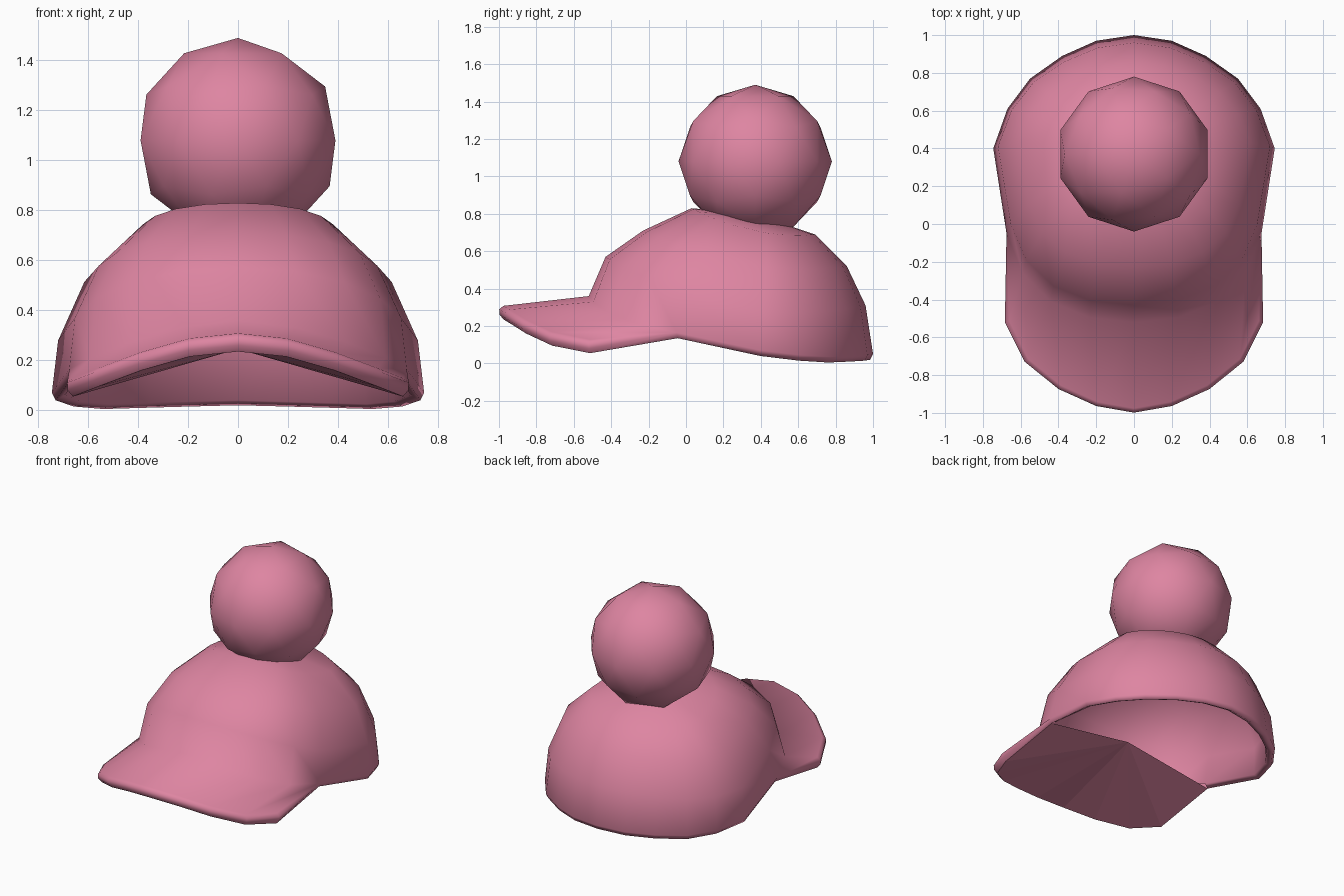
import bpy, bmesh, math
from mathutils import Vector, Matrix

if "Cube" in bpy.data.objects:
    bpy.data.objects.remove(bpy.data.objects["Cube"])

pink = bpy.data.materials.new("pink")
pink.diffuse_color = (0.73, 0.235, 0.36, 1)
pink.use_nodes = True
pink.node_tree.nodes["Principled BSDF"].inputs["Base Color"].default_value = pink.diffuse_color


def finish(bm, name):
    me = bpy.data.meshes.new(name)
    bm.to_mesh(me)
    bm.free()
    me.materials.append(pink)
    ob = bpy.data.objects.new(name, me)
    bpy.context.collection.objects.link(ob)
    return ob


# Half outline of the rim, from the back to the front
half = [(0, 1.0, .05), (.2, .97, .045), (.38, .89, .04), (.55, .77, .035),
        (.67, .61, .045), (.745, .4, .07), (.675, -.05, .165), (.59, -.26, .21),
        (.44, -.41, .27), (.235, -.495, .33), (0, -.52, .36)]
rim = half + [(-x, y, z) for x, y, z in half[-2:0:-1]]
N = len(rim)

# Dome rings: half width, back y, front y, then side, back and front heights
rings = [(.72, .96, -.43, .30, .31, .57),
         (.615, .86, -.23, .53, .52, .71),
         (.42, .69, .03, .71, .69, .83)]


def dome_ring(w, yb, yf, zs, zb, zf):
    pts = []
    for x, y, z in rim:
        u, v = x / .745, (y - .24) / .76
        pts.append((w * u, (yb + yf) / 2 + (yb - yf) / 2 * v,
                    zs + (zb - zf) / 2 * v + ((zb + zf) / 2 - zs) * v * v))
    return pts


def shrink(pts, s, dz):
    return [(x * s, .24 + (y - .24) * s, z + dz) for x, y, z in pts]


bm = bmesh.new()


def add(pts):
    return [bm.verts.new(p) for p in pts]


def strip(a, b, idx):
    for i in idx:
        j = (i + 1) % len(a)
        bm.faces.new((a[i], a[j], b[j], b[i]))


def dome(loops, pole):
    for a, b in zip(loops, loops[1:]):
        strip(a, b, range(N))
    top = bm.verts.new(pole)
    for i in range(N):
        bm.faces.new((loops[-1][i], loops[-1][(i + 1) % N], top))


# Outer crown and inner lining
shapes = [dome_ring(*r) for r in rings]
outer = [add(rim)] + [add(s) for s in shapes]
dome(outer, (0, .36, .80))
inner = [add(shrink(rim, .93, -.01))] + [add(shrink(s, .95, -.03)) for s in shapes]
dome(inner, (0, .36, .77))

# Rounded lip around the sides and back
lip_pts = shrink(rim, .98, -.03)
back = [i % N for i in range(14, 26)]
lip = {i: bm.verts.new(lip_pts[i]) for i in back + [6]}
for i in back:
    j = (i + 1) % N
    bm.faces.new((outer[0][i], outer[0][j], lip[j], lip[i]))
    bm.faces.new((lip[i], lip[j], inner[0][j], inner[0][i]))

# Brim: top surface and rolled edge
edge = [(.685, -.52, .10), (.58, -.73, .14), (.4, -.875, .205),
        (.2, -.965, .26), (0, -1.0, .28)]
edge += [(-x, y, z) for x, y, z in edge[-2::-1]]


def inset(s, dz):
    return [(x * s, -.3 + (y + .3) * s, z + dz) for x, y, z in edge]


join = outer[0][6:15]
brim = [join, add(inset(.965, .028)), add(inset(.998, .01)),
        add(inset(.995, -.02)), add(inset(.965, -.045))]
for a, b in zip(brim, brim[1:]):
    strip(a, b, range(8))

# Brim side ends
for e, k in ((0, 6), (8, 14)):
    for a, b in zip(brim[1:], brim[2:]):
        bm.faces.new((join[e], a[e], b[e]))
    bm.faces.new((join[e], brim[-1][e], lip[k]))

# Flat underside fanning from a central point
apex = bm.verts.new((0, -.06, .245))
path = [lip[6]] + brim[-1] + [lip[14]]
under = [bm.faces.new((apex, a, b)) for a, b in zip(path, path[1:])]

bmesh.ops.recalc_face_normals(bm, faces=bm.faces)
if sum(f.normal.z for f in under) > 0:
    bmesh.ops.reverse_faces(bm, faces=bm.faces)
for f in bm.faces:
    f.smooth = True
for f in under:
    f.smooth = False
finish(bm, "cap")

# Pompom
bm = bmesh.new()
bmesh.ops.create_icosphere(bm, subdivisions=2, radius=.41,
                           matrix=Matrix.Translation((0, .37, 1.08)) @ Matrix.Rotation(math.pi, 4, 'Z'))
for f in bm.faces:
    f.smooth = True
finish(bm, "pompom")
